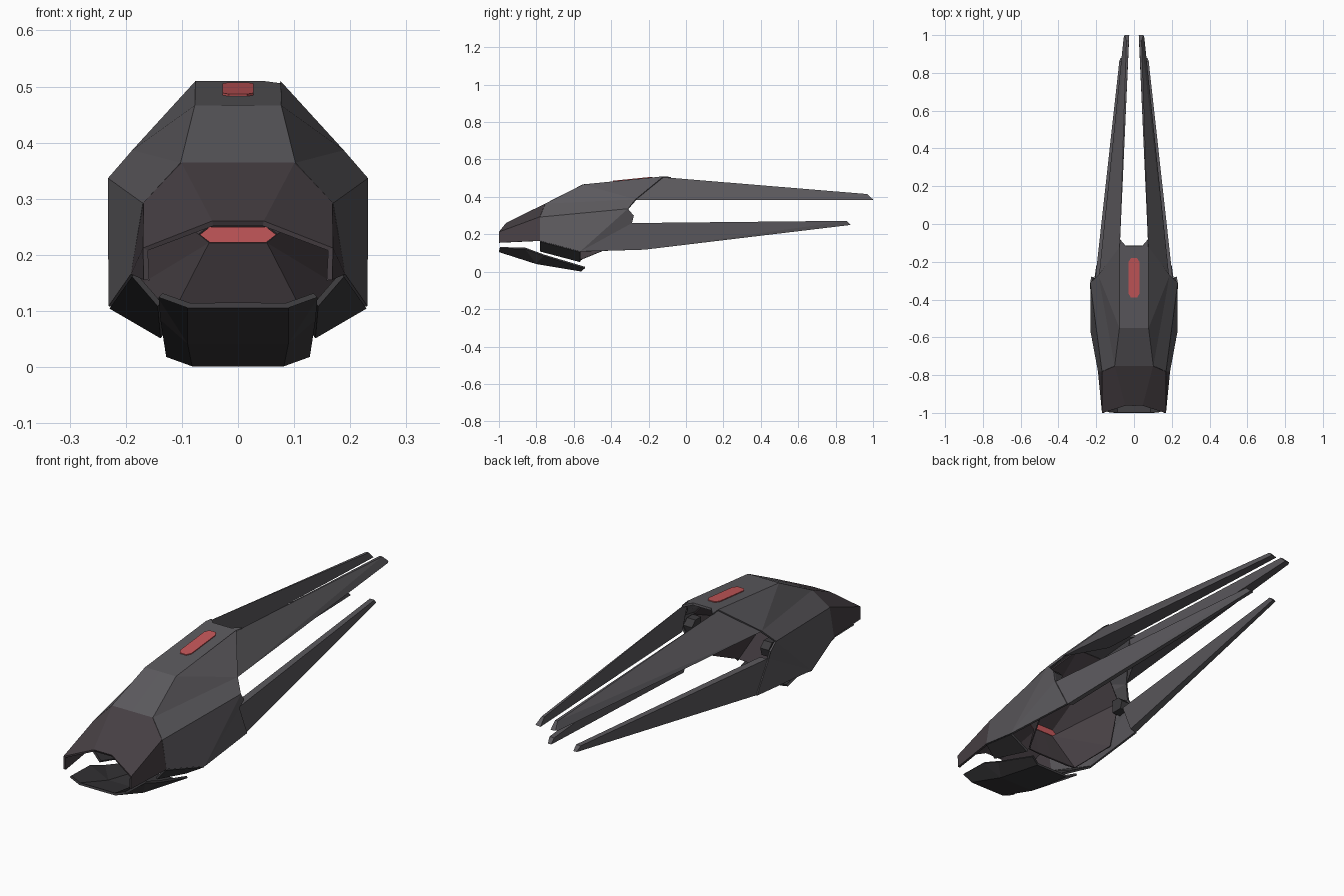
import bpy, bmesh

if "Cube" in bpy.data.objects:
    bpy.data.objects.remove(bpy.data.objects["Cube"])


def material(name, rgb):
    m = bpy.data.materials.new(name)
    m.diffuse_color = (*rgb, 1)
    m.use_nodes = True
    m.node_tree.nodes["Principled BSDF"].inputs["Base Color"].default_value = m.diffuse_color
    return m


GREY = material("hull grey", (0.105, 0.10, 0.11))
PLUM = material("hood plum grey", (0.062, 0.05, 0.057))
DARK = material("jaw dark grey", (0.045, 0.043, 0.047))
RED = material("signal red", (0.55, 0.095, 0.10))


def finish(bm, name, mat, mirror=True, thick=0):
    bmesh.ops.recalc_face_normals(bm, faces=bm.faces[:])
    me = bpy.data.meshes.new(name)
    bm.to_mesh(me)
    bm.free()
    me.materials.append(mat)
    ob = bpy.data.objects.new(name, me)
    bpy.context.collection.objects.link(ob)
    if mirror:
        ob.modifiers.new("mirror", 'MIRROR')
    if thick:
        s = ob.modifiers.new("thickness", 'SOLIDIFY')
        s.thickness = thick
        s.offset = 0
    return ob


def shell(name, mat, faces, thick=0.01):
    """Half of a folded plate, given as polygons; mirrored and thickened."""
    bm = bmesh.new()
    for f in faces:
        bm.faces.new([bm.verts.new(p) for p in f])
    bmesh.ops.remove_doubles(bm, verts=bm.verts[:], dist=0.0005)
    return finish(bm, name, mat, True, thick)


def hull(name, mat, pts, mirror=True):
    """Closed convex block around a few corner points."""
    bm = bmesh.new()
    for p in pts:
        bm.verts.new(p)
    bmesh.ops.convex_hull(bm, input=bm.verts[:])
    bmesh.ops.dissolve_limit(bm, angle_limit=0.01, verts=bm.verts[:], edges=bm.edges[:])
    return finish(bm, name, mat, mirror)


def strips(rows):
    """Quads between neighbouring point rows."""
    return [(a[i], a[i + 1], b[i + 1], b[i])
            for a, b in zip(rows, rows[1:]) for i in range(len(a) - 1)]


def mid(p):
    return (0, p[1], p[2])


# shared corners of the hull (right half)
F1, F2, F3 = (.045, -.96, .256), (.165, -1, .21), (.163, -1, .155)
T1, T2, T3 = (.1, -.75, .36), (.075, -.55, .462), (.075, -.12, .505)
S1, S2, M = (.165, -.78, .29), (.227, -.31, .335), (.185, -.27, .383)
B1, B2, B3 = (.186, -.78, .165), (.226, -.565, .108), (.195, -.22, .118)
N, L = (.222, -.28, .30), (.205, -.29, .26)

# hood over the mouth
shell("front_hood", PLUM, strips([[mid(F1), F1, F2, F3], [mid(T1), T1, S1, B1]]))

# main hull: ridge, shoulder panels and cheeks
shell("main_hull", GREY, strips([[mid(T1), T1], [mid(T2), T2]]) + [
    (mid(T2), T2, T3, (.075, -.08, .501), (.045, -.115, .505), (0, -.115, .505)),
    (T1, T2, M), (T2, T3, M),
    (T1, M, S2, S1),
    (S1, S2, B2, B1),
    (S2, N, L, B2), (L, B3, B2)])

# underside plates of the cheeks
shell("cheek_underside", DARK, [(B1, B2, (.135, -.565, .055), (.14, -.78, .112))])

# long rear prongs, upper and lower pairs
hull("upper_prong", GREY, [T3, M, (.075, -.08, .385), (.165, -.1, .383),
                           (.075, .2, .385), (.04, .97, .415), (.027, .97, .415),
                           (.055, .985, .383), (.025, 1, .383), (.05, 1, .386)])
hull("lower_prong", GREY, [L, B3, (.17, -.28, .26), (.165, -.22, .125),
                           (.172, 0, .26), (.078, .86, .272), (.055, .86, .272),
                           (.072, .88, .25), (.055, .88, .25)])

# lower jaw trough
shell("lower_jaw", DARK, strips([
    [(0, -1, .11), (.088, -1, .11), (.138, -.995, .128)],
    [(0, -.8, .046), (.088, -.8, .046), (.138, -.86, .125)],
    [(0, -.8, .046), (.088, -.8, .046), (.137, -.78, .095)],
    [(0, -.56, .006), (.08, -.56, .006), (.125, -.54, .02)]][:2]) + [
    ((.088, -.8, .046), (.138, -.86, .125), (.135, -.76, .088)),
    ((0, -.8, .046), (.088, -.8, .046), (.08, -.56, .006), (0, -.56, .006)),
    ((.088, -.8, .046), (.135, -.76, .088), (.125, -.54, .022), (.08, -.56, .006))])

# inner bulkhead, a faceted cone spreading from the hub to the hull wall
hub = [(0, -.62, .25), (.05, -.62, .25), (.068, -.62, .236), (.05, -.62, .222), (0, -.62, .222)]
rim = [(0, -.3, .475), (.07, -.3, .475), (.205, -.35, .33), (.2, -.4, .13), (.13, -.56, .065)]
shell("inner_bulkhead", PLUM, strips([hub[:4], rim[:4]]) + [
    (hub[3], rim[3], rim[4]), (hub[3], rim[4], (.08, -.56, .062)),
    (hub[3], (.08, -.56, .062), (0, -.56, .062), hub[4])], 0.006)

# red hub light inside the mouth
hull("inner_light", RED, [(x, y, z) for y in (-.626, -.614)
                          for x, z in ((0, .25), (.05, .25), (.068, .236), (.05, .222), (0, .222),
                                       (-.05, .25), (-.068, .236), (-.05, .222))], False)

# red light strip on the ridge
hull("ridge_light", RED, [(x * s, y, .462 + .1 * (y + .55) + h)
                          for x, y in ((.016, -.18), (.028, -.2), (.028, -.37), (.016, -.39))
                          for s in (-1, 1) for h in (.002, .0085)], False)

# small blocks in the rear notches
hull("notch_block", DARK, [(x, y, z) for x in (.17, .212) for y, z in
                           ((-.35, .325), (-.31, .325), (-.285, .3), (-.295, .265), (-.35, .265))])
